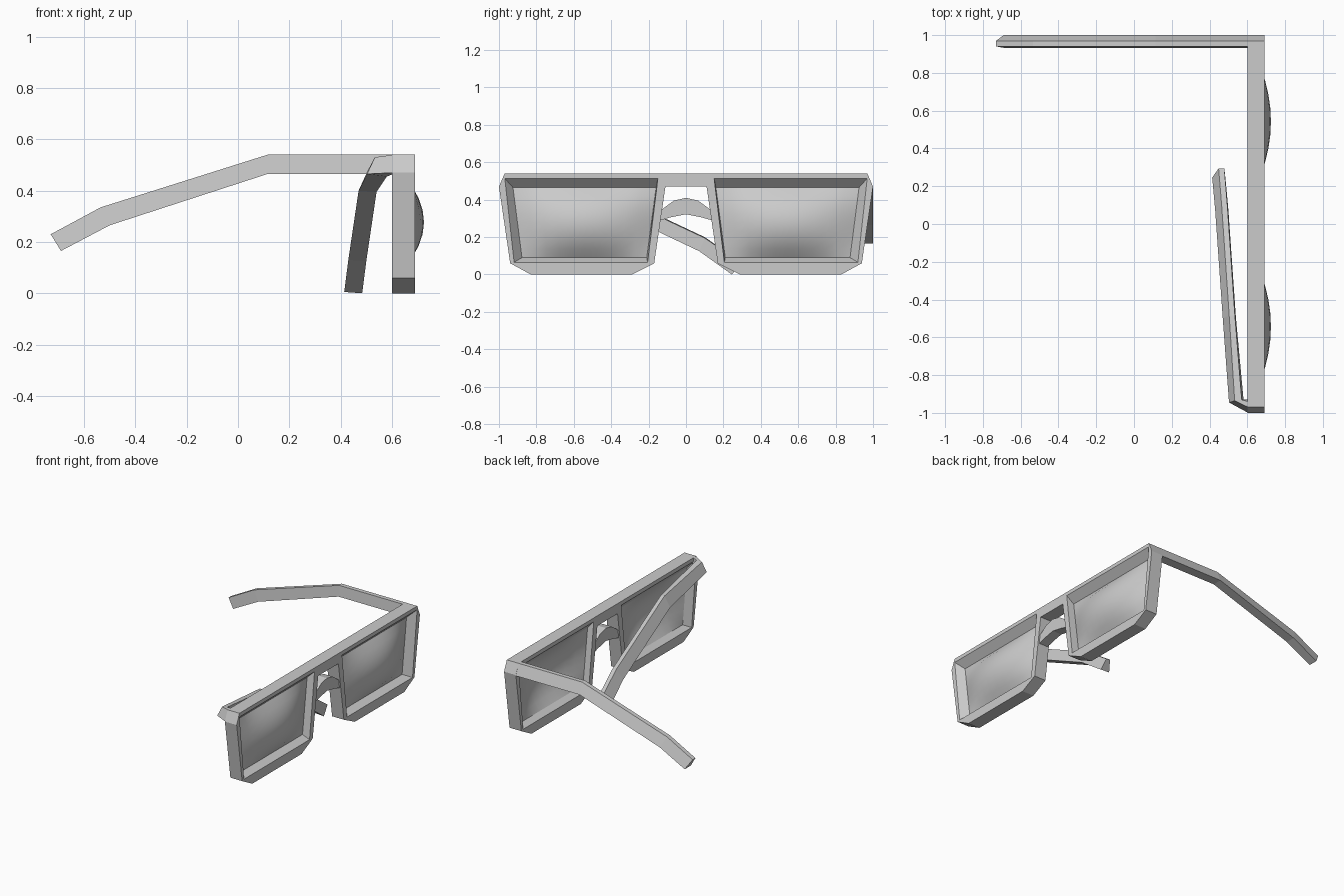
import bpy, bmesh

if "Cube" in bpy.data.objects:
    bpy.data.objects.remove(bpy.data.objects["Cube"])


def add_object(name, bm):
    bmesh.ops.recalc_face_normals(bm, faces=bm.faces)
    me = bpy.data.meshes.new(name)
    bm.to_mesh(me)
    bm.free()
    ob = bpy.data.objects.new(name, me)
    bpy.context.collection.objects.link(ob)
    return ob


def loft(bm, sections):
    """Skin equal-sized closed sections and cap both ends."""
    loops = [[bm.verts.new(p) for p in s] for s in sections]
    n = len(loops[0])
    for a, b in zip(loops, loops[1:]):
        for i in range(n):
            j = (i + 1) % n
            bm.faces.new((a[i], a[j], b[j], b[i]))
    bm.faces.new(loops[0])
    bm.faces.new(loops[-1])


def at_x(x, pts, side=1):
    return [(x, side * y, z) for y, z in pts]


# Front frame: one outline with a nose notch, extruded in depth
half = [(.97, .54), (1, .47), (.94, .06), (.83, .0), (.29, .0), (.17, .06), (.11, .47)]
outline = half + [(-y, z) for y, z in reversed(half)]
bm = bmesh.new()
loft(bm, [at_x(.60, outline), at_x(.69, outline)])
frame = add_object("front_frame", bm)

# Lens openings, bevelled towards the middle of the frame
wide = [(.97, .515), (.15, .515), (.205, .065), (.92, .065)]
tight = [(.925, .465), (.16, .465), (.21, .09), (.877, .09)]
bm = bmesh.new()
for side in (1, -1):
    loft(bm, [at_x(.599, wide, side), at_x(.64, tight, side), at_x(.691, wide, side)])
cutter = add_object("lens_opening_cutter", bm)
cutter.hide_render = True
mod = frame.modifiers.new("openings", 'BOOLEAN')
mod.operation = 'DIFFERENCE'
mod.solver = 'EXACT'
mod.object = cutter
bpy.context.view_layer.objects.active = frame
bpy.ops.object.modifier_apply(modifier=mod.name)
bpy.data.objects.remove(cutter)

# Domed lenses
NU, NV = 10, 8
for name, side in (("left_lens", 1), ("right_lens", -1)):
    bm = bmesh.new()
    grid = []
    for j in range(NV + 1):
        v = j / NV
        row = []
        for i in range(NU + 1):
            u = i / NU
            outer = tight[3][0] * (1 - v) + tight[0][0] * v
            inner = tight[2][0] * (1 - v) + tight[1][0] * v
            a, b = 2 * u - 1, 2 * v - 1
            x = .64 + .085 * (1 - a * a) * (1 - b * b)
            row.append(bm.verts.new((x, side * (inner + (outer - inner) * u), .09 + .375 * v)))
        grid.append(row)
    for j in range(NV):
        for i in range(NU):
            quad = [grid[j][i], grid[j][i + 1], grid[j + 1][i + 1], grid[j + 1][i]]
            f = bm.faces.new(quad if side == 1 else quad[::-1])
            f.smooth = True
    add_object(name, bm)

# Arched nose bridge
upper = [(-.14, .34), (-.065, .395), (0, .41), (.065, .395), (.14, .34)]
lower = [(-.155, .285), (-.085, .305), (0, .322), (.085, .305), (.155, .285)]
arch_sections = []
for (yu, zu), (yl, zl) in zip(upper, lower):
    arch_sections.append([(.61, yl, zl), (.61, yu, zu), (.68, yu, zu), (.68, yl, zl)])
bm = bmesh.new()
loft(bm, arch_sections)
add_object("nose_bridge", bm)

# Open temple: top and bottom path in side view, slanted section
tops = [(.605, .54), (.115, .54), (-.535, .335), (-.73, .23)]
bottoms = [(.605, .465), (.115, .465), (-.50, .265), (-.69, .165)]
bm = bmesh.new()
loft(bm, [[(xb, 1.0, zb), (xt, .97, zt), (xt, .94, zt), (xb, .933, zb)]
          for (xt, zt), (xb, zb) in zip(tops, bottoms)])
add_object("open_temple", bm)

# Folded temple: hinge elbow, then the same arm lying behind the lenses
sections = [
    [(.605, -1, .47), (.605, -.97, .54), (.605, -.94, .54), (.605, -.93, .465)],
    [(.503, -.945, .465), (.533, -.935, .53), (.57, -.93, .535), (.58, -.93, .455)],
]
for (x, yb, zb, yt, zt) in [(.47, -.50, .40, -.485, .475),
                            (.43, .07, .13, .10, .20),
                            (.414, .245, .005, .295, .065)]:
    sections.append([(x, yb, zb), (x + .034, yt, zt), (x + .064, yt, zt - .005), (x + .07, yb, zb - .005)])
bm = bmesh.new()
loft(bm, sections)
add_object("folded_temple", bm)
